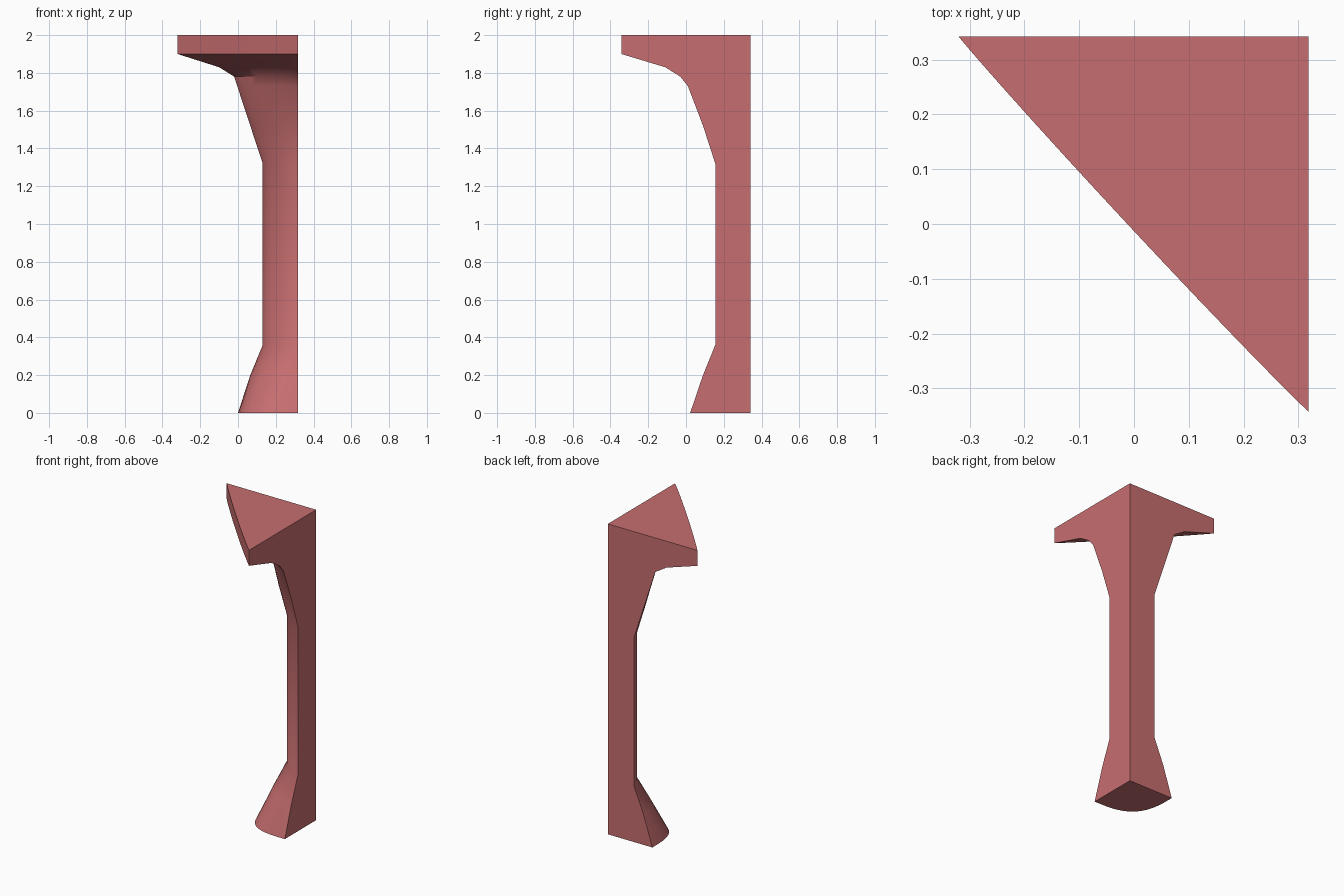
import bpy, bmesh, math

if "Cube" in bpy.data.objects:
    bpy.data.objects.remove(bpy.data.objects["Cube"])

CX, CY = 0.318, 0.342   # straight back corner of the quarter pillar
SEG = 16                # divisions of the rounded side

# height, reach along -x, reach along -y, roundness (below 1 full, 1 round, 2 straight)
LEVELS = [
    (0.00, 0.318, 0.320, 0.64),
    (0.20, 0.253, 0.252, 0.95),
    (0.36, 0.187, 0.187, 1.29),
    (1.32, 0.187, 0.187, 1.29),
    (1.52, 0.253, 0.252, 1.42),
    (1.73, 0.322, 0.332, 1.62),
    (1.78, 0.338, 0.372, 1.70),
    (1.83, 0.418, 0.452, 1.82),
    (1.90, 0.638, 0.684, 1.95),
    (2.00, 0.638, 0.684, 1.95),
]


def section(bm, z, rx, ry, power):
    """Wedge section: the corner followed by its curved outer edge."""
    ring = [bm.verts.new((CX, CY, z))]
    for i in range(SEG + 1):
        a = math.pi / 2 * i / SEG
        u = rx * max(math.cos(a), 0.0) ** power if i < SEG else 0.0
        v = ry * math.sin(a) ** power if i > 0 else 0.0
        ring.append(bm.verts.new((CX - u, CY - v, z)))
    return ring


# Pillar: flared foot, slim shaft and wide capital lofted through the sections
bm = bmesh.new()
rings = [section(bm, *level) for level in LEVELS]
n = SEG + 2
for low, high in zip(rings, rings[1:]):
    for i in range(n):
        j = (i + 1) % n
        bm.faces.new((low[i], low[j], high[j], high[i]))
bm.faces.new(rings[0][::-1])
bm.faces.new(rings[-1])
bmesh.ops.recalc_face_normals(bm, faces=bm.faces[:])

mesh = bpy.data.meshes.new("corner_pillar")
bm.to_mesh(mesh)
bm.free()
pillar = bpy.data.objects.new("corner_pillar", mesh)
bpy.context.collection.objects.link(pillar)

# Red surface
red = bpy.data.materials.new("red")
red.diffuse_color = (0.57, 0.155, 0.16, 1)
red.use_nodes = True
red.node_tree.nodes["Principled BSDF"].inputs["Base Color"].default_value = red.diffuse_color
mesh.materials.append(red)

# Soft rounded side, crisp outer edges
bpy.context.view_layer.objects.active = pillar
pillar.select_set(True)
bpy.ops.object.shade_smooth_by_angle(angle=math.radians(30))
